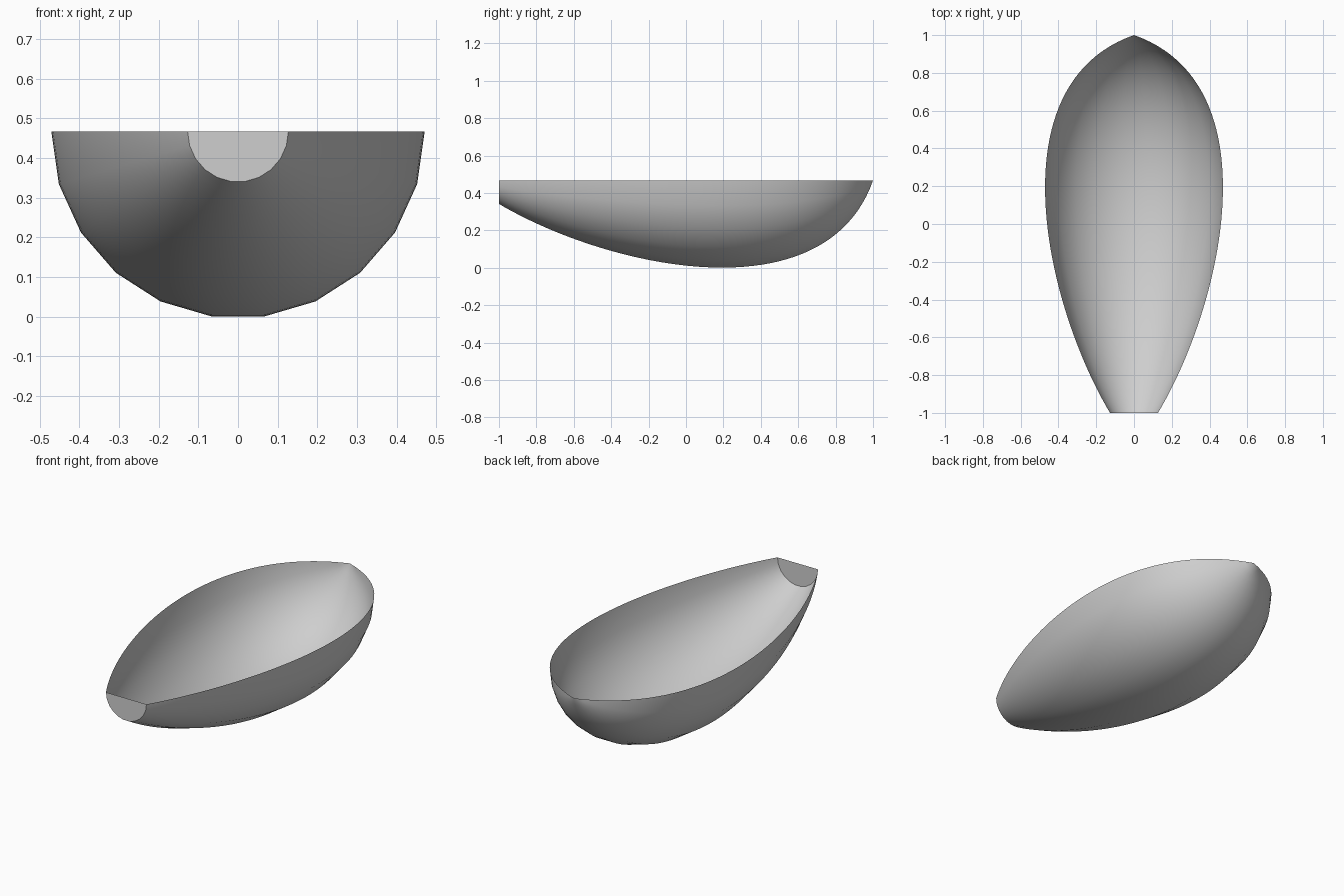
import bpy
import bmesh
from math import cos, sin, pi, radians
from mathutils import Vector

cube = bpy.data.objects.get("Cube")
if cube:
    bpy.data.objects.remove(cube, do_unlink=True)

SIDES = 11      # facets round the half-circle section
RINGS = 48      # stations along the length
TOP = 0.467     # rim height

# Outline of the rim as one curve: (position along y, section radius)
START, PULL_A, PULL_B, END = (Vector(p) for p in (
    (-1, 0.127), (-0.42, 0.473), (0.743, 0.736), (1, 0)))


def outline(t):
    s = 1 - t
    return START * s**3 + PULL_A * 3 * s * s * t + PULL_B * 3 * s * t * t + END * t**3


def half_ring(bm, y, r):
    angles = [pi * i / SIDES for i in range(SIDES + 1)]
    return [bm.verts.new((r * cos(a), y, TOP - r * sin(a))) for a in angles]


# Flat grey paint
grey = bpy.data.materials.new("hull grey")
grey.use_nodes = True
colour = (0.62, 0.62, 0.62, 1)
grey.diffuse_color = colour
grey.node_tree.nodes["Principled BSDF"].inputs["Base Color"].default_value = colour

# Open shell lofted through the half rings
bm = bmesh.new()
rings = [half_ring(bm, *outline(k / RINGS)) for k in range(RINGS)]
for a, b in zip(rings, rings[1:]):
    for i in range(SIDES):
        bm.faces.new((a[i], a[i + 1], b[i + 1], b[i]))

# Pointed end
tip = bm.verts.new((0, END.x, TOP))
last = rings[-1]
for i in range(SIDES):
    bm.faces.new((last[i], last[i + 1], tip))

# Flat end plate
bm.faces.new(list(reversed(rings[0])))

mesh = bpy.data.meshes.new("boat_hull")
bm.to_mesh(mesh)
bm.free()
mesh.materials.append(grey)
hull = bpy.data.objects.new("boat_hull", mesh)
bpy.context.collection.objects.link(hull)

# Smooth shell with a crisp edge round the end plate
bpy.ops.object.select_all(action="DESELECT")
hull.select_set(True)
bpy.context.view_layer.objects.active = hull
bpy.ops.object.shade_smooth_by_angle(angle=radians(35))
